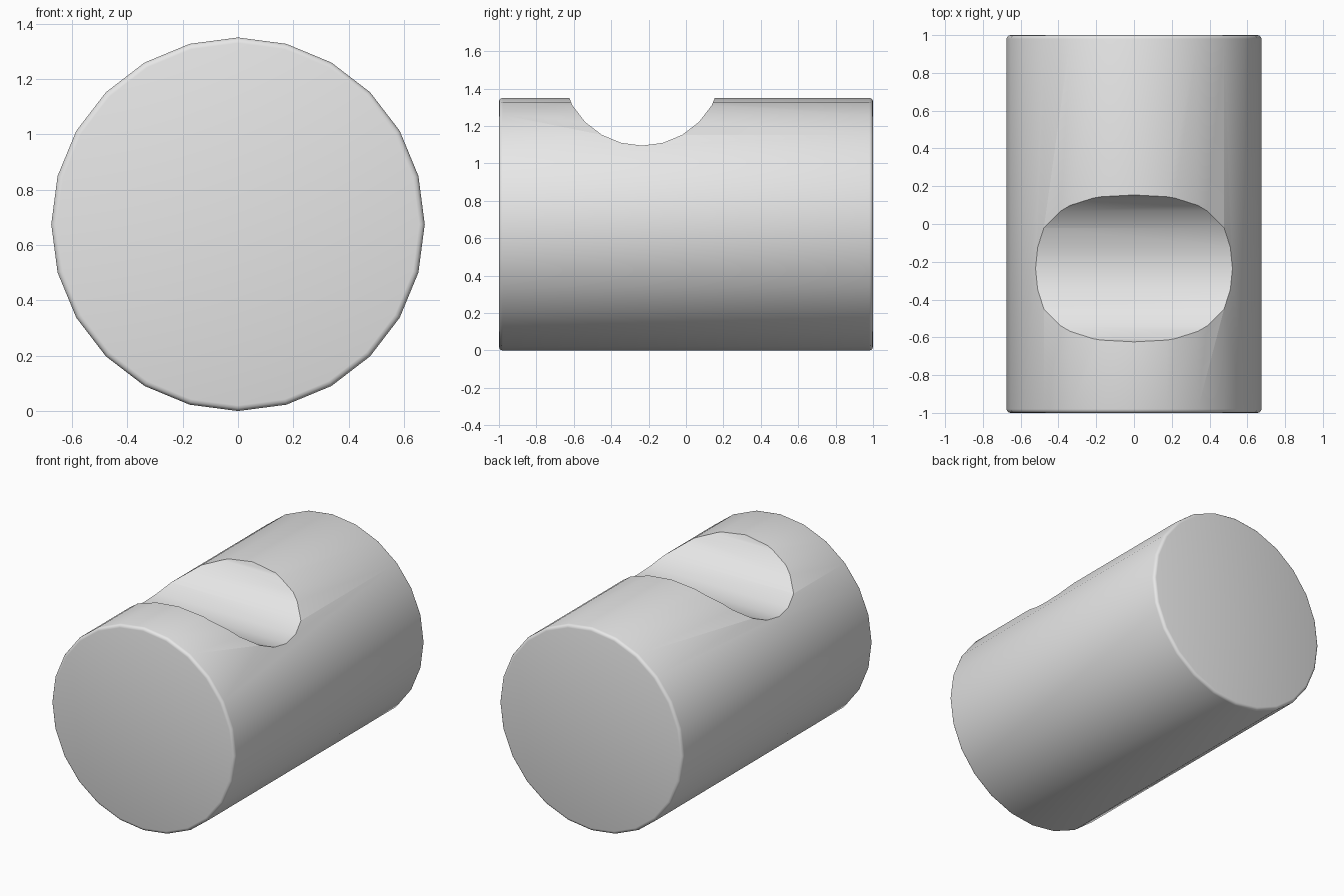
import bpy, bmesh
from math import pi, radians
from mathutils import Matrix

if "Cube" in bpy.data.objects:
    bpy.data.objects.remove(bpy.data.objects["Cube"])

R = 0.675          # body radius
NOTCH_R = 0.43     # radius of the cross-cut groove


def cylinder(name, radius, length, location, axis, rim=0.0):
    """24-sided closed cylinder along 'X' or 'Y', with optionally rounded rims."""
    bm = bmesh.new()
    bmesh.ops.create_cone(bm, cap_ends=True, segments=24, radius1=radius,
                          radius2=radius, depth=length)
    if rim:
        edges = [e for e in bm.edges if any(len(f.verts) > 4 for f in e.link_faces)]
        bmesh.ops.bevel(bm, geom=edges, offset=rim, segments=3, profile=0.5,
                        affect='EDGES')
    turn = Matrix.Rotation(pi / 2, 4, 'Y' if axis == 'X' else 'X')
    bm.transform(Matrix.Translation(location) @ turn)
    bmesh.ops.recalc_face_normals(bm, faces=bm.faces)
    mesh = bpy.data.meshes.new(name)
    bm.to_mesh(mesh)
    bm.free()
    obj = bpy.data.objects.new(name, mesh)
    bpy.context.collection.objects.link(obj)
    return obj


# Single grey material
grey = bpy.data.materials.new("light grey")
grey.diffuse_color = (0.8, 0.8, 0.8, 1)
grey.use_nodes = True
grey.node_tree.nodes["Principled BSDF"].inputs["Base Color"].default_value = grey.diffuse_color

# Main round bar lying front to back
body = cylinder("notched_cylinder", R, 2.0, (0, 0, R), 'Y', rim=0.02)
body.data.materials.append(grey)

# Round groove cut across the top
cutter = cylinder("groove_cutter", NOTCH_R, 2.0, (0, -0.235, 1.525), 'X')
cutter.data.materials.append(grey)
cutter.hide_render = True
cut = body.modifiers.new("groove", 'BOOLEAN')
cut.operation = 'DIFFERENCE'
cut.solver = 'EXACT'
cut.object = cutter

bpy.ops.object.select_all(action='DESELECT')
body.select_set(True)
bpy.context.view_layer.objects.active = body
bpy.ops.object.modifier_apply(modifier=cut.name)
bpy.data.objects.remove(cutter, do_unlink=True)

# Smooth sides, crisp groove edge
bpy.ops.object.shade_smooth_by_angle(angle=radians(32))
